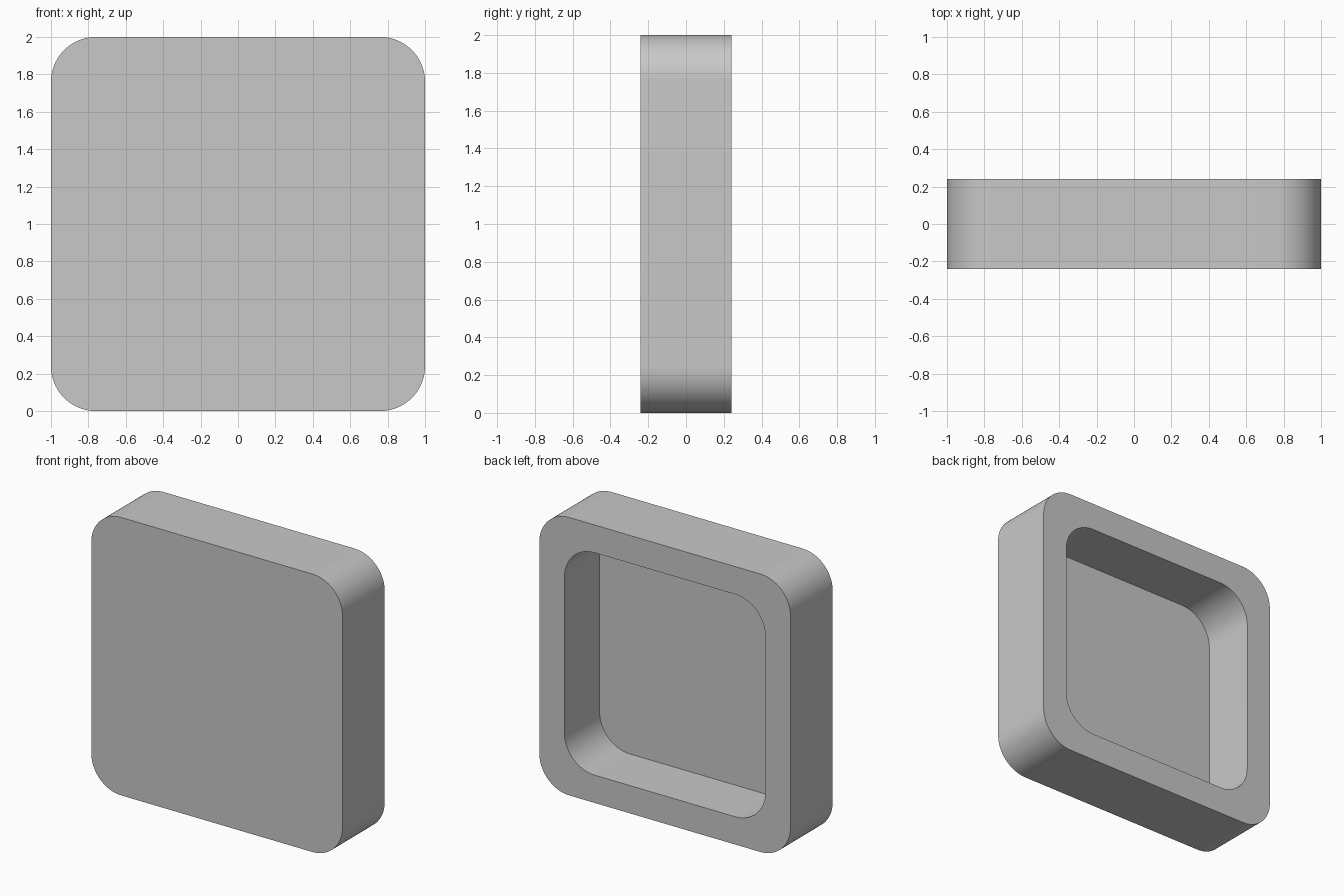
import bpy
import bmesh
from math import sin, cos, pi, radians

WIDTH, DEPTH = 2.0, 0.48      # outer square and thickness
RIM, RECESS = 0.2, 0.4        # rim width and pocket depth
RADIUS, STEPS = 0.24, 20      # corner rounding

cube = bpy.data.objects.get("Cube")
if cube:
    bpy.data.objects.remove(cube, do_unlink=True)


def rounded_loop(bm, size, y):
    """Ring of vertices around a rounded square in the xz plane."""
    inset = size / 2 - RADIUS
    ring = []
    for corner, (sx, sz) in enumerate([(1, 1), (-1, 1), (-1, -1), (1, -1)]):
        for i in range(STEPS + 1):
            a = (corner + i / STEPS) * pi / 2
            ring.append(bm.verts.new((sx * inset + RADIUS * cos(a), y,
                                      WIDTH / 2 + sz * inset + RADIUS * sin(a))))
    return ring


# Front edge, back edge, pocket mouth, pocket floor
bm = bmesh.new()
inner = WIDTH - 2 * RIM
back = DEPTH / 2
rings = [rounded_loop(bm, size, y) for size, y in
         [(WIDTH, -back), (WIDTH, back), (inner, back), (inner, back - RECESS)]]

# Skin the outer wall, rim and pocket wall, then close both ends
for a, b in zip(rings, rings[1:]):
    for i in range(len(a)):
        j = (i + 1) % len(a)
        bm.faces.new((a[i], a[j], b[j], b[i]))
bm.faces.new(rings[0])
bm.faces.new(rings[-1])
bmesh.ops.recalc_face_normals(bm, faces=bm.faces)

mesh = bpy.data.meshes.new("recessed_square_cap")
bm.to_mesh(mesh)
bm.free()
cap = bpy.data.objects.new("recessed_square_cap", mesh)
bpy.context.collection.objects.link(cap)

# Plain grey material
grey = bpy.data.materials.new("light_grey")
grey.use_nodes = True
colour = (0.58, 0.58, 0.58, 1)
grey.diffuse_color = colour
grey.node_tree.nodes["Principled BSDF"].inputs["Base Color"].default_value = colour
mesh.materials.append(grey)

# Smooth corners, sharp rims
bpy.ops.object.select_all(action="DESELECT")
cap.select_set(True)
bpy.context.view_layer.objects.active = cap
bpy.ops.object.shade_smooth_by_angle(angle=radians(30))
